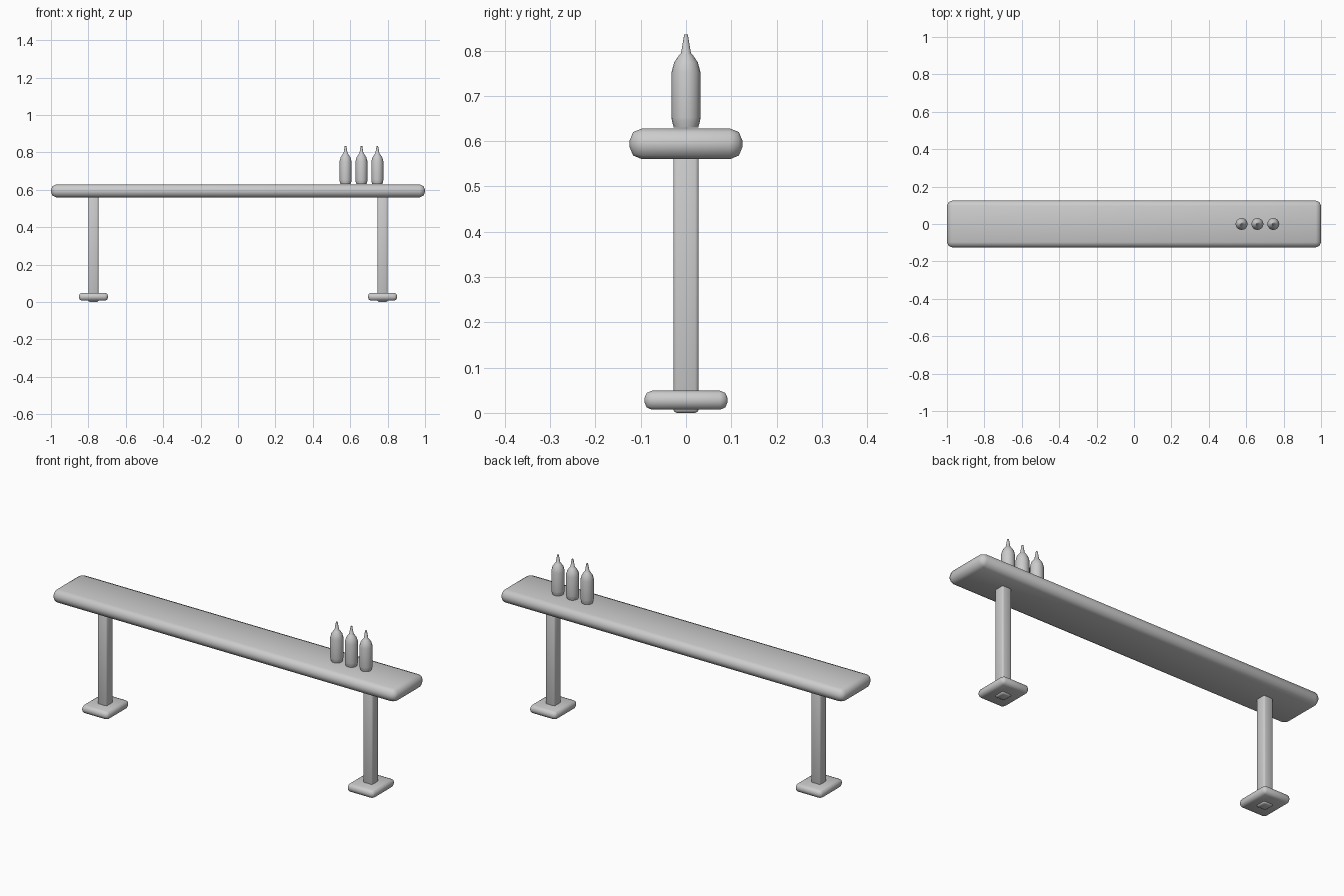
import bpy
import bmesh
import math

cube = bpy.data.objects.get("Cube")
if cube:
    bpy.data.objects.remove(cube, do_unlink=True)

grey = bpy.data.materials.new("light_grey")
grey.use_nodes = True
COLOUR = (0.6, 0.6, 0.6, 1)
grey.diffuse_color = COLOUR
grey.node_tree.nodes["Principled BSDF"].inputs["Base Color"].default_value = COLOUR


def finish(obj, angle):
    obj.data.materials.append(grey)
    bpy.ops.object.select_all(action='DESELECT')
    obj.select_set(True)
    bpy.context.view_layer.objects.active = obj
    bpy.ops.object.shade_smooth_by_angle(angle=math.radians(angle))


def link(name, bm):
    mesh = bpy.data.meshes.new(name)
    bm.to_mesh(mesh)
    bm.free()
    obj = bpy.data.objects.new(name, mesh)
    bpy.context.collection.objects.link(obj)
    return obj


def rounded_box(name, x, size, bottom, top, bevel, segments=2):
    bm = bmesh.new()
    bmesh.ops.create_cube(bm, size=1)
    bmesh.ops.scale(bm, vec=(size[0], size[1], top - bottom), verts=bm.verts)
    bmesh.ops.translate(bm, vec=(x, 0, (top + bottom) / 2), verts=bm.verts)
    bmesh.ops.bevel(bm, geom=bm.edges[:], offset=bevel, segments=segments,
                    profile=0.5, affect='EDGES')
    finish(link(name, bm), 50)


def bottle(name, x, base, profile, sides=16):
    bm = bmesh.new()
    rings = []
    for radius, height in profile:
        rings.append([bm.verts.new((
            x + radius * math.cos(math.tau * i / sides),
            radius * math.sin(math.tau * i / sides),
            base + height)) for i in range(sides)])
    for low, high in zip(rings, rings[1:]):
        for i in range(sides):
            j = (i + 1) % sides
            bm.faces.new((low[i], low[j], high[j], high[i]))
    bm.faces.new(rings[0][::-1])
    bm.faces.new(rings[-1])
    finish(link(name, bm), 40)


# Long plank top
rounded_box("table_top", 0, (2, 0.25), 0.56, 0.628, 0.028)

# Posts standing on square foot plates
for side, sign in (("left", 1), ("right", -1)):
    x = sign * 0.773
    rounded_box(side + "_post", x, (0.054, 0.056), 0, 0.567, 0.008)
    rounded_box(side + "_foot", x, (0.156, 0.184), 0.007, 0.049, 0.017)

# Row of three squeeze bottles with tapered nozzles
PROFILE = [(0.027, 0), (0.031, 0.014), (0.032, 0.022), (0.032, 0.122),
           (0.026, 0.144), (0.015, 0.16), (0.011, 0.164), (0.004, 0.205)]
for number in range(3):
    bottle(f"bottle_{number + 1}", 0.575 + 0.085 * number, 0.63, PROFILE)
